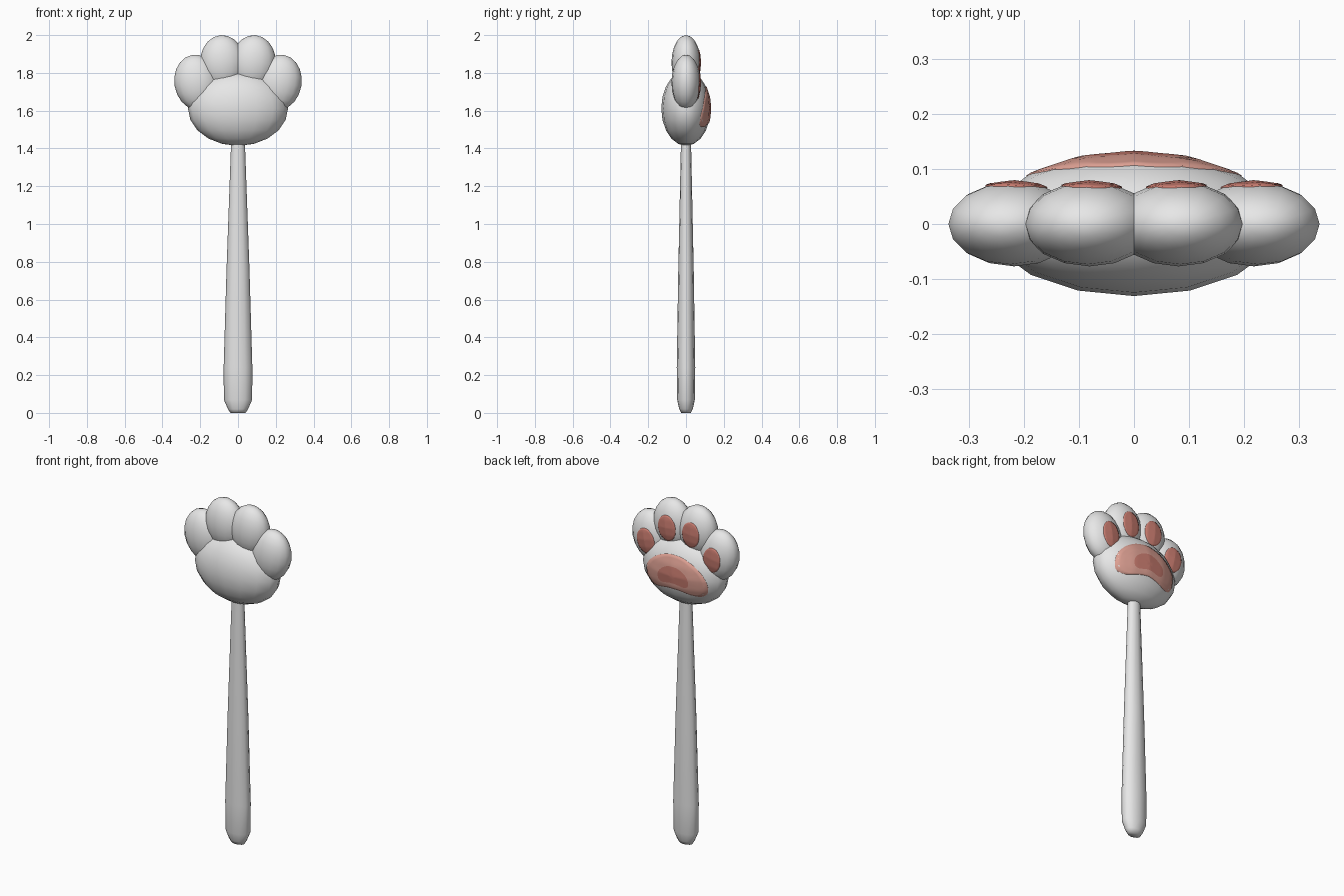
import bpy, bmesh, math
from mathutils import Matrix, Vector
from mathutils.bvhtree import BVHTree

if "Cube" in bpy.data.objects:
    bpy.data.objects.remove(bpy.data.objects["Cube"])


def material(name, rgb):
    m = bpy.data.materials.new(name)
    m.diffuse_color = (*rgb, 1)
    m.use_nodes = True
    m.node_tree.nodes["Principled BSDF"].inputs["Base Color"].default_value = m.diffuse_color
    return m


WHITE = material("white", (0.8, 0.8, 0.8))
PINK = material("light pink", (0.72, 0.35, 0.29))
ROSE = material("dark pink", (0.58, 0.20, 0.16))


def finish(name, bm, mats):
    me = bpy.data.meshes.new(name)
    for f in bm.faces:
        f.smooth = True
    bm.to_mesh(me)
    bm.free()
    for m in mats:
        me.materials.append(m)
    ob = bpy.data.objects.new(name, me)
    bpy.context.collection.objects.link(ob)
    return ob


def ellipsoid(name, centre, radii, tilt=0):
    """Low-poly ellipsoid; returns a BVH so pads can be laid on its surface."""
    bm = bmesh.new()
    bmesh.ops.create_uvsphere(bm, u_segments=16, v_segments=10, radius=1)
    mat = (Matrix.Translation(centre) @ Matrix.Rotation(math.radians(tilt), 4, 'Y')
           @ Matrix.Diagonal((*radii, 1)))
    bm.transform(mat)
    tree = BVHTree.FromBMesh(bm)
    finish(name, bm, [WHITE])
    return tree


def pad(name, tree, centre, outline, mats, inner=0.0, rings=8, n=40):
    """Thin plate draped on the back of a part; rings below 'inner' use slot 1."""
    bm = bmesh.new()

    def drape(x, z, lift):
        hit = tree.ray_cast(Vector((x, 1, z)), Vector((0, -1, 0)))[0]
        return bm.verts.new((x, hit.y + lift, z))

    cx, cz = centre
    loops = []
    for k in range(1, rings + 2):
        s = min(k, rings) / rings
        lift = 0.003 if k <= rings else -0.003
        loop = []
        for j in range(n):
            dx, dz = outline(2 * math.pi * j / n)
            loop.append(drape(cx + s * dx, cz + s * dz, lift))
        loops.append(loop)
    mid = drape(cx, cz, 0.003)
    for j in range(n):
        i = (j + 1) % n
        faces = [(bm.faces.new((mid, loops[0][i], loops[0][j])), 0)]
        for k in range(rings):
            a, b = loops[k], loops[k + 1]
            faces.append((bm.faces.new((a[i], b[i], b[j], a[j])), (k + 1) / rings))
        for f, s in faces:
            f.material_index = 1 if s < inner else 0
    finish(name, bm, mats)


# Handle: tapered oval rod with a rounded foot
SIDES = 12
profile = [(0.0, 0.04, 0.026), (0.02, 0.053, 0.036), (0.07, 0.075, 0.047),
           (0.24, 0.076, 0.049), (0.75, 0.061, 0.041), (1.42, 0.037, 0.027),
           (1.50, 0.034, 0.025)]
bm = bmesh.new()
loops = [[bm.verts.new((rx * math.cos(2 * math.pi * j / SIDES),
                        ry * math.sin(2 * math.pi * j / SIDES), z))
          for j in range(SIDES)] for z, rx, ry in profile]
for a, b in zip(loops, loops[1:]):
    for j in range(SIDES):
        i = (j + 1) % SIDES
        bm.faces.new((a[j], a[i], b[i], b[j]))
bm.faces.new(loops[0][::-1])
bm.faces.new(loops[-1])
finish("handle", bm, [WHITE])

# Palm
palm = ellipsoid("palm", (0, 0, 1.612), (0.265, 0.131, 0.198))


# Palm pad: round top, two lower lobes, with a darker centre
def bean(t):
    s = math.sin(t)
    x = 0.195 * math.cos(t) * (1 - 0.18 * s)
    if s >= 0:
        return x, 0.122 * s
    return x, -0.125 * abs(s) ** 0.7 + 0.055 * s ** 6


pad("palm_pad", palm, (0, 1.605), bean, [PINK, ROSE], inner=0.45)

# Toes and toe pads, mirrored left and right
for side, label in ((-1, "left"), (1, "right")):
    for kind, x, z, rz, tilt, pz in (("inner", 0.081, 1.855, 0.145, 4, 1.85),
                                     ("outer", 0.218, 1.749, 0.148, 10, 1.738)):
        toe = ellipsoid(f"{label}_{kind}_toe", (side * x, 0, z),
                        (0.119, 0.077, rz), side * tilt)
        lean = math.radians(side * tilt)

        def oval(t, lean=lean):
            u, v = 0.055 * math.cos(t), 0.074 * math.sin(t)
            return (u * math.cos(lean) + v * math.sin(lean),
                    v * math.cos(lean) - u * math.sin(lean))

        pad(f"{label}_{kind}_toe_pad", toe, (side * (x - 0.004), pz), oval, [ROSE])
